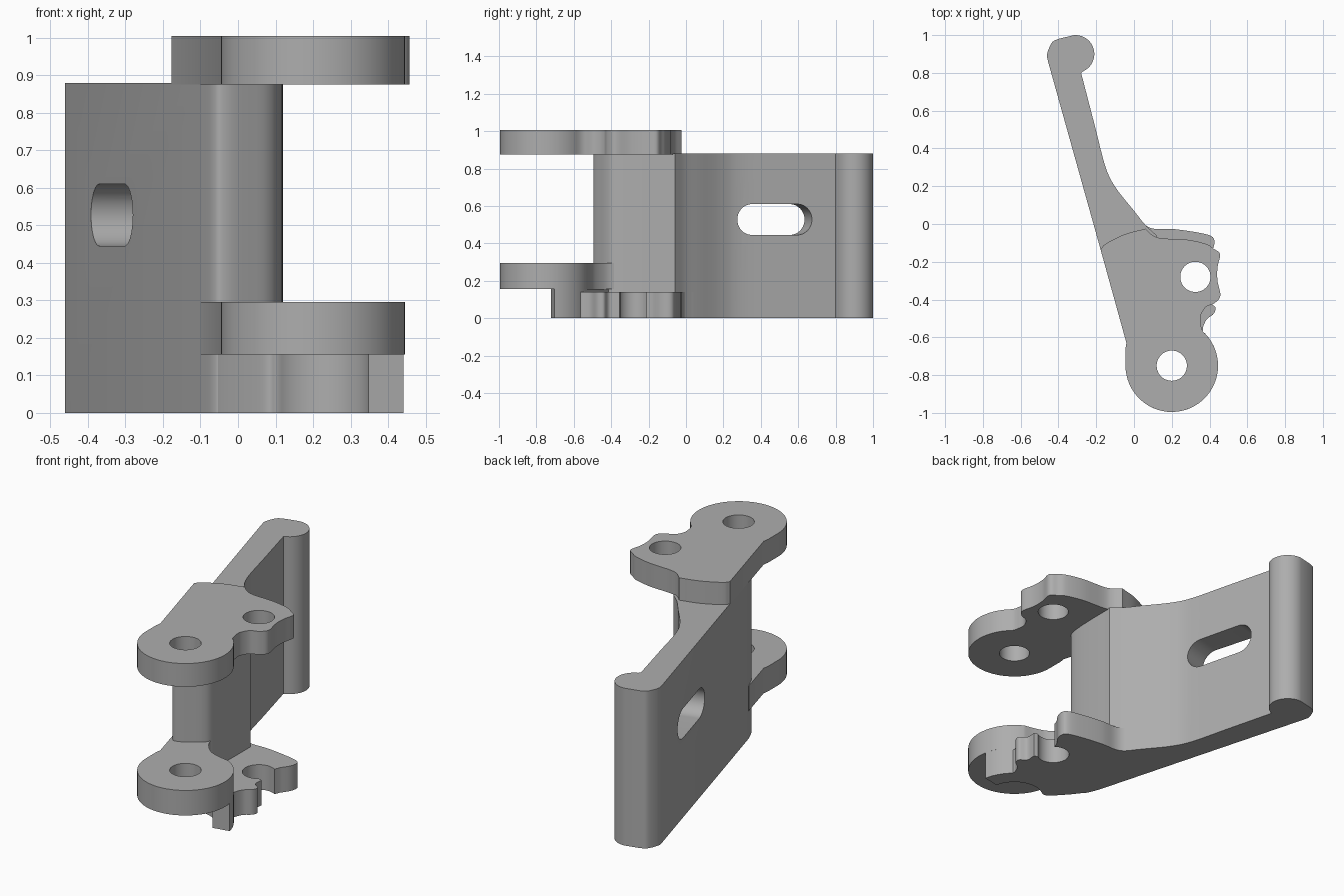
import bpy, bmesh, math
from mathutils import Vector

cube = bpy.data.objects.get("Cube")
if cube:
    bpy.data.objects.remove(cube, do_unlink=True)

grey = bpy.data.materials.new("plain grey")
grey.use_nodes = True
tone = (0.42, 0.42, 0.42, 1)
grey.diffuse_color = tone
grey.node_tree.nodes["Principled BSDF"].inputs["Base Color"].default_value = tone

PIVOT = Vector((0.2, -0.75))
PIN = Vector((0.325, -0.28))
LUG_R, HOLE_R, CLEAR_R = 0.245, 0.08, 0.15


def arc(c, r, start, end, step=6):
    """Points on an arc, angles in degrees."""
    n = max(2, int(abs(end - start) / step))
    angles = [math.radians(start + (end - start) * i / n) for i in range(n + 1)]
    return [(c[0] + r * math.cos(a), c[1] + r * math.sin(a)) for a in angles]


def curve(*pts, n=6):
    """Smooth curve through the given points."""
    p = [Vector(q) for q in pts]
    p = [2 * p[0] - p[1]] + p + [2 * p[-1] - p[-2]]
    out = []
    for a, b, c, d in zip(p, p[1:], p[2:], p[3:]):
        for i in range(n):
            t = i / n
            out.append((2 * b + (c - a) * t + (2 * a - 5 * b + 4 * c - d) * t * t
                        + (3 * b - a - 3 * c + d) * t ** 3) / 2)
    return [tuple(v) for v in out] + [tuple(p[-2])]


def prism(name, outline, z0, z1):
    bm = bmesh.new()
    base = bm.faces.new([bm.verts.new((x, y, z0)) for x, y in outline])
    top = bmesh.ops.extrude_face_region(bm, geom=[base])["geom"]
    bmesh.ops.translate(bm, vec=(0, 0, z1 - z0),
                        verts=[v for v in top if isinstance(v, bmesh.types.BMVert)])
    bmesh.ops.remove_doubles(bm, verts=bm.verts, dist=0.0005)
    bmesh.ops.recalc_face_normals(bm, faces=bm.faces)
    mesh = bpy.data.meshes.new(name)
    bm.to_mesh(mesh)
    bm.free()
    mesh.materials.append(grey)
    ob = bpy.data.objects.new(name, mesh)
    bpy.context.collection.objects.link(ob)
    return ob


def activate(ob):
    bpy.ops.object.select_all(action='DESELECT')
    ob.select_set(True)
    bpy.context.view_layer.objects.active = ob


def cut(ob, cutter):
    mod = ob.modifiers.new("cut", 'BOOLEAN')
    mod.operation, mod.solver, mod.object = 'DIFFERENCE', 'EXACT', cutter
    activate(ob)
    bpy.ops.object.modifier_apply(modifier=mod.name)
    bpy.data.objects.remove(cutter, do_unlink=True)


def drill(ob, centre):
    cut(ob, prism("hole_cutter", arc(centre, HOLE_R, 0, 354), -1, 2))


# Lever with rounded grip, running into the upright column
lever = prism("lever", 
    curve((-0.455, 0.86), (-0.46, 0.9), (-0.435, 0.96), (-0.4, 0.98))
    + arc((-0.31, 0.9), 0.1, 95, -65)
    + curve((-0.28, 0.8), (-0.21, 0.53), (-0.15, 0.3), (-0.095, 0.19), (0, 0.07),
            (0.06, -0.005), (0.12, -0.06))
    + curve((0.12, -0.06), (0.118, -0.25), (0.108, -0.37), (0.085, -0.42),
            (0.03, -0.46), (-0.03, -0.492), (-0.065, -0.485), (-0.1, -0.41)), 0, 0.88)

# Long slot, cut square to the lever face
along = Vector((-0.267, 0.964, 0))
across = Vector((0.964, 0.267, 0))
half, rad = 0.124, 0.0825
slot = prism("slot_cutter", arc((half, 0), rad, -90, 90) + arc((-half, 0), rad, 90, 270), -0.3, 0.3)
for v in slot.data.vertices:
    u, w, d = v.co
    v.co = Vector((-0.335, 0.435, 0.5275)) + along * u + Vector((0, 0, w)) + across * d
bm = bmesh.new()
bm.from_mesh(slot.data)
bmesh.ops.recalc_face_normals(bm, faces=bm.faces)
bm.to_mesh(slot.data)
bm.free()
cut(lever, slot)

# Edge shared by both lugs, from the round end up the straight side
lug_side = arc(PIVOT, LUG_R, 48, -180) + [(-0.045, -0.66), (-0.04, -0.63)]

# Top plate with pivot hole and pin hole
top_plate = prism("top_plate",
    lug_side
    + curve((-0.177, -0.135), (-0.15, -0.105), (-0.05, -0.055), (0.06, -0.025))
    + curve((0.06, -0.025), (0.1, -0.06), (0.15, -0.076), (0.28, -0.083), (0.38, -0.105),
            (0.42, -0.13), (0.455, -0.16), (0.442, -0.23), (0.442, -0.3), (0.457, -0.38),
            (0.425, -0.42), (0.38, -0.44), (0.352, -0.49), (0.356, -0.545)),
    0.875, 1.005)
drill(top_plate, PIVOT)
drill(top_plate, PIN)

# Lower lug blending into the column
lower_lug = prism("lower_lug",
    arc(PIVOT, LUG_R, 62, -180) + [(-0.045, -0.66), (-0.04, -0.63), (-0.1, -0.412), (0, -0.35)]
    + curve((0.1, -0.37), (0.12, -0.43), (0.18, -0.495), (0.25, -0.52), (0.31, -0.532)),
    0.155, 0.295)
drill(lower_lug, PIVOT)

# Base block below the lug, hollowed around the pivot, ending in a stop
prism("base_stop",
    curve((-0.1, -0.41), (-0.05, -0.5), (0.02, -0.585), (0.075, -0.635), (0.104, -0.635))
    + arc(PIVOT, CLEAR_R, 130, 11) + arc(PIVOT, LUG_R, 11, 60) + [(0.1, -0.42), (0, -0.38)],
    0, 0.156)

# Hooked arm with an open pin seat
prism("hook_arm",
    curve((0.02, 0.045), (0.06, -0.005), (0.11, -0.026), (0.2, -0.026), (0.32, -0.042),
          (0.4, -0.06), (0.425, -0.085), (0.418, -0.13), (0.385, -0.18))
    + arc(PIN, HOLE_R + 0.004, 55, 305)
    + curve((0.395, -0.355), (0.395, -0.41), (0.43, -0.44), (0.422, -0.475), (0.385, -0.505),
            (0.366, -0.545), (0.365, -0.565))
    + [(0.2, -0.58), (0.05, -0.5), (-0.04, -0.42), (-0.06, -0.2)],
    0, 0.14)

for ob in bpy.context.scene.objects:
    if ob.type == 'MESH' and grey.name in ob.data.materials:
        activate(ob)
        bpy.ops.object.shade_smooth_by_angle(angle=math.radians(32))
